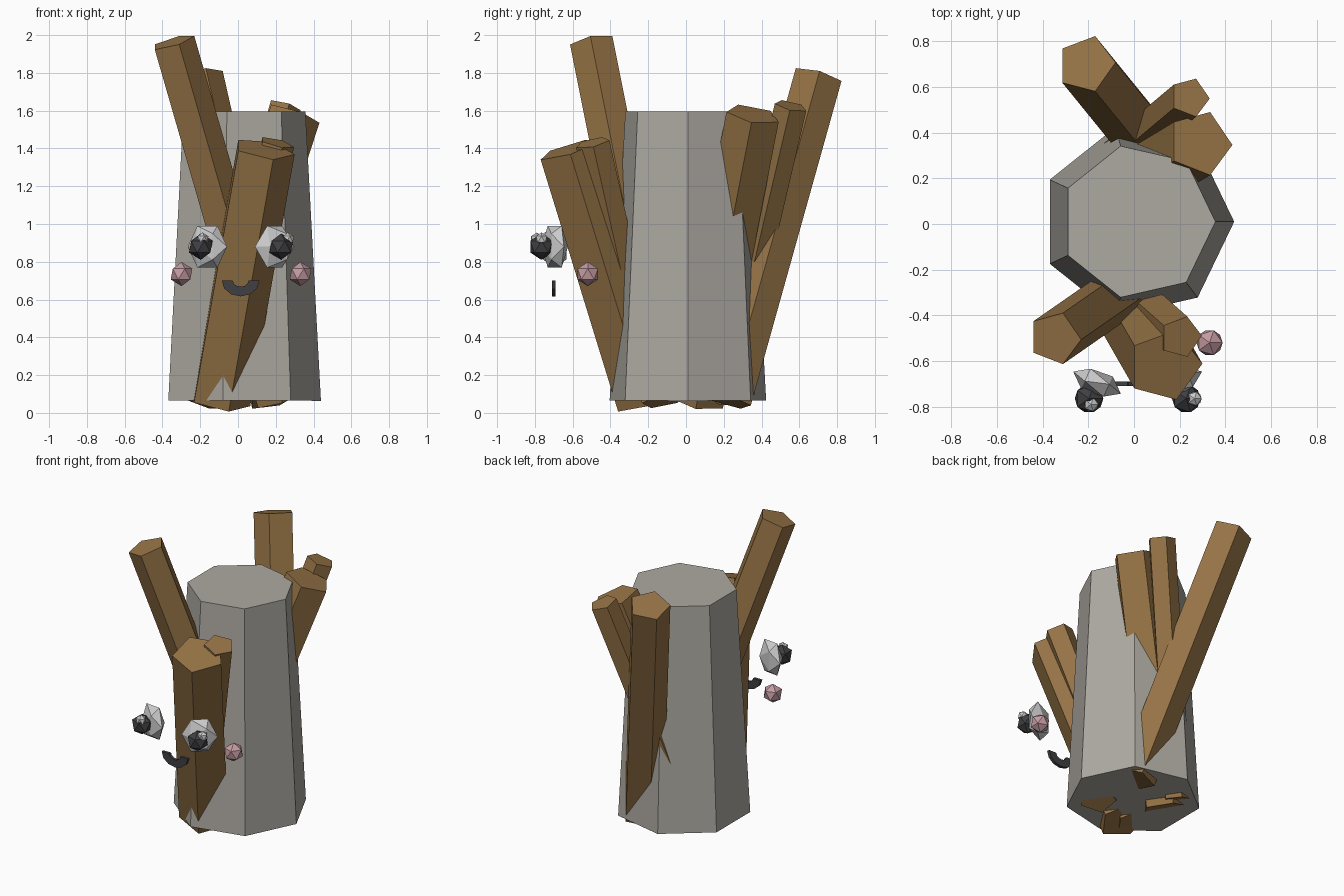
import bpy, bmesh
from math import cos, sin, pi, radians
from mathutils import Vector, Matrix

if "Cube" in bpy.data.objects:
    bpy.data.objects.remove(bpy.data.objects["Cube"])


def material(name, rgb):
    m = bpy.data.materials.new(name)
    m.diffuse_color = (*rgb, 1)
    m.use_nodes = True
    m.node_tree.nodes["Principled BSDF"].inputs["Base Color"].default_value = m.diffuse_color
    return m


STONE = material("stone", (0.42, 0.40, 0.36))
WOOD = material("wood", (0.30, 0.17, 0.06))
WHITE = material("white", (0.75, 0.75, 0.77))
DARK = material("dark", (0.05, 0.05, 0.055))
PINK = material("pink", (0.55, 0.33, 0.36))


def make(name, bm, mat):
    bmesh.ops.recalc_face_normals(bm, faces=bm.faces)
    me = bpy.data.meshes.new(name)
    bm.to_mesh(me)
    bm.free()
    me.materials.append(mat)
    ob = bpy.data.objects.new(name, me)
    bpy.context.collection.objects.link(ob)
    return ob


def prism(name, bottom, top, r0, r1, sides, mat):
    """Straight or leaning prism, ends square to its axis, first corner toward +x."""
    bottom, top = Vector(bottom), Vector(top)
    axis = (top - bottom).normalized()
    u = Vector((1, 0, 0))
    u = (u - axis * u.dot(axis)).normalized()
    v = axis.cross(u)
    bm = bmesh.new()
    rings = []
    for c, r in ((bottom, r0), (top, r1)):
        rings.append([bm.verts.new(c + r * (u * cos(2 * pi * i / sides) + v * sin(2 * pi * i / sides)))
                      for i in range(sides)])
    lo, hi = rings
    bm.faces.new(lo[::-1])
    bm.faces.new(hi)
    for i in range(sides):
        j = (i + 1) % sides
        bm.faces.new((lo[i], lo[j], hi[j], hi[i]))
    return make(name, bm, mat)


def gem(name, centre, radius, mat, shape=Matrix.Identity(4)):
    """Twenty-sided ball."""
    bm = bmesh.new()
    bmesh.ops.create_icosphere(bm, subdivisions=1, radius=radius,
                               matrix=Matrix.Translation(centre) @ shape)
    return make(name, bm, mat)


# Seven-sided tapered stone pillar
prism("stone_pillar", (0.014, 0.01, 0.065), (0.017, 0.01, 1.595), 0.425, 0.34, 7, STONE)

# Five-sided leaning logs: bottom, top, radius
logs = {
    "log_front_left": ((0.20, -0.12, 0.065), (-0.347, -0.50, 1.963), 0.12),
    "log_front_large": ((-0.10, -0.21, 0.062), (0.135, -0.62, 1.395), 0.167),
    "log_front_small": ((-0.14, -0.19, 0.065), (0.205, -0.495, 1.43), 0.095),
    "log_back_left": ((0.18, 0.22, 0.065), (-0.21, 0.70, 1.783), 0.132),
    "log_back_right_large": ((-0.20, 0.06, 0.065), (0.29, 0.355, 1.58), 0.148),
    "log_back_right_small": ((-0.19, 0.19, 0.065), (0.245, 0.555, 1.625), 0.09),
}
for name, (b, t, r) in logs.items():
    prism(name, b, t, r, r, 5, WOOD)

# Eyes and cheeks, left and right of the face centre line
MID = 0.016
to_side = Matrix(((0, 0, 1, 0), (1, 0, 0, 0), (0, 1, 0, 0), (0, 0, 0, 1)))
for side, s in (("left", -1), ("right", 1)):
    flat = (Matrix.Rotation(s * radians(25), 4, "Z")
            @ Matrix.Diagonal((0.115, 0.06, 0.13, 1)) @ to_side)
    gem("eye_" + side, (MID + s * 0.178, -0.695, 0.88), 1, WHITE, flat)
    gem("pupil_" + side, (MID + s * 0.213, -0.765, 0.88), 0.07, DARK)
    gem("cheek_" + side, (MID + s * 0.315, -0.52, 0.735), 0.064, PINK)
gem("highlight_left", (-0.188, -0.79, 0.92), 0.035, WHITE)
gem("highlight_right", (0.265, -0.765, 0.92), 0.035, WHITE)

# Smiling mouth: flat half ring with a little depth
bm = bmesh.new()
pts = []
for i in range(7):
    a = pi + pi * i / 6
    pts.append([bm.verts.new((MID - 0.002 + rx * cos(a), -0.71, 0.70 + rz * sin(a)))
                for rx, rz in ((0.10, 0.083), (0.042, 0.032))])
for (a, b), (c, d) in zip(pts, pts[1:]):
    bm.faces.new((a, b, d, c))
ext = bmesh.ops.extrude_face_region(bm, geom=bm.faces[:], use_keep_orig=True)
bmesh.ops.translate(bm, vec=(0, 0.02, 0),
                    verts=[g for g in ext["geom"] if isinstance(g, bmesh.types.BMVert)])
make("mouth", bm, DARK)
